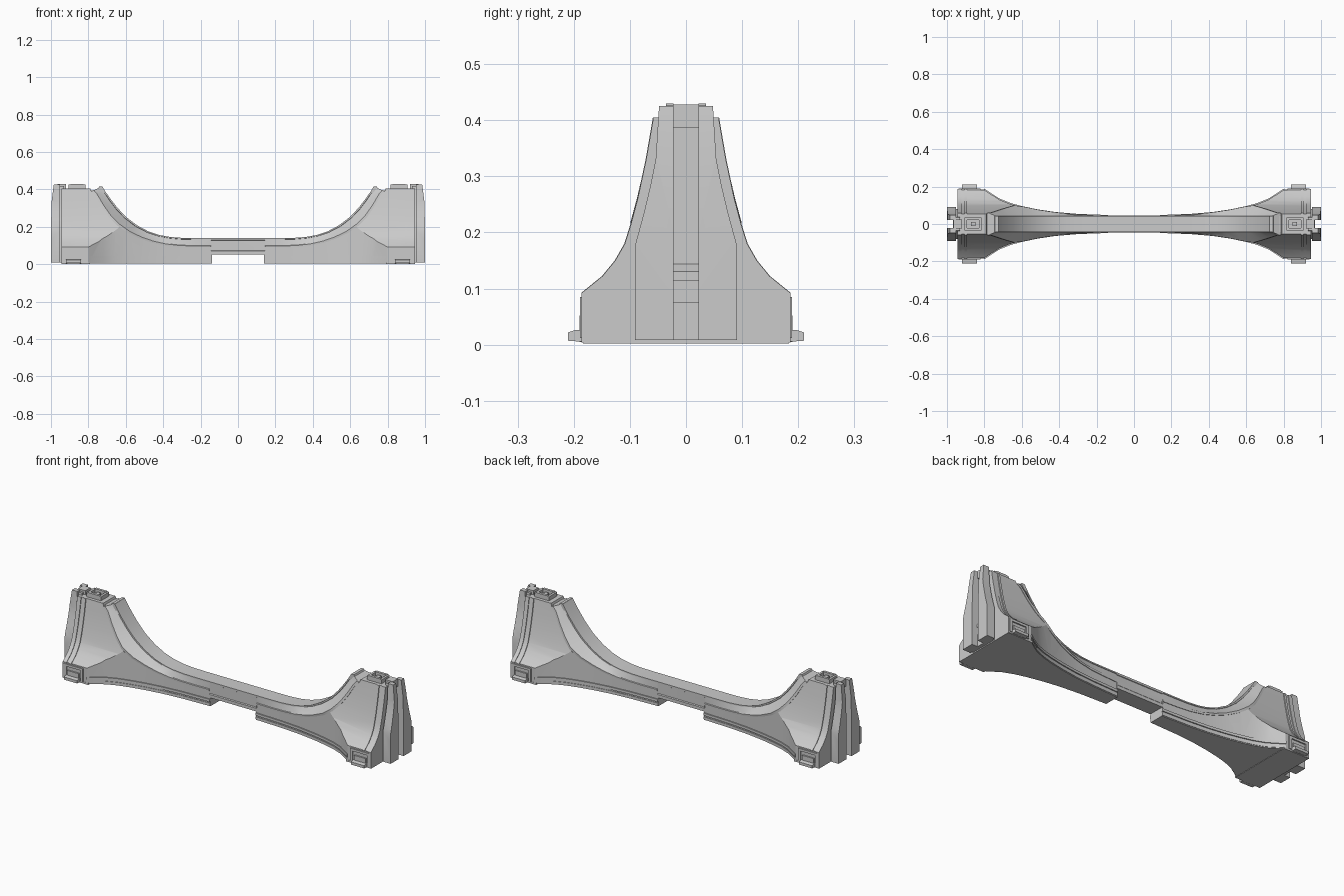
import bpy, bmesh
from mathutils import Vector

if "Cube" in bpy.data.objects:
    bpy.data.objects.remove(bpy.data.objects["Cube"])


def make(name, verts, faces, mirror=(True, False)):
    me = bpy.data.meshes.new(name)
    me.from_pydata(verts, [], faces)
    bm = bmesh.new()
    bm.from_mesh(me)
    bmesh.ops.recalc_face_normals(bm, faces=bm.faces)
    bm.to_mesh(me)
    bm.free()
    ob = bpy.data.objects.new(name, me)
    bpy.context.collection.objects.link(ob)
    if mirror:
        m = ob.modifiers.new("mirror", 'MIRROR')
        m.use_axis = (mirror[0], mirror[1], False)
    return ob


def prism(name, pts, axis, lo, hi, mirror=(True, False)):
    """Extrude a 2D profile along an axis: X takes (y,z), Y takes (x,z), Z takes (x,y)."""
    put = {'X': lambda p, t: (t, p[0], p[1]), 'Y': lambda p, t: (p[0], t, p[1]),
           'Z': lambda p, t: (p[0], p[1], t)}[axis]
    n = len(pts)
    verts = [put(p, lo) for p in pts] + [put(p, hi) for p in pts]
    faces = [tuple(range(n)), tuple(range(2 * n - 1, n - 1, -1))]
    faces += [(i, (i + 1) % n, n + (i + 1) % n, n + i) for i in range(n)]
    return make(name, verts, faces, mirror)


def box(name, x, y, z, mirror=(True, False)):
    return prism(name, [(x[0], y[0]), (x[1], y[0]), (x[1], y[1]), (x[0], y[1])], 'Z', z[0], z[1], mirror)


def boolean(ob, tools, op='INTERSECT'):
    bpy.context.view_layer.objects.active = ob
    for t in tools:
        t.hide_render = True
        m = ob.modifiers.new("cut", 'BOOLEAN')
        m.operation, m.object, m.solver = op, t, 'EXACT'
        bpy.ops.object.modifier_move_to_index(modifier=m.name, index=0)
        bpy.ops.object.modifier_apply(modifier=m.name)
        bpy.data.objects.remove(t)
    return ob


def interp(table, t):
    for (a, va), (b, vb) in zip(table, table[1:]):
        if t <= b:
            return va + (vb - va) * max(0, (t - a) / (b - a))
    return table[-1][1]


# Shared outlines: half width by height (tower) and half width by length (plan)
TOWER = [(0.004, .182), (.092, .182), (.122, .145), (.15, .122), (.18, .105),
         (.215, .094), (.26, .082), (.33, .067), (.405, .054)]
PLAN = [(.14, .042), (.3, .048), (.42, .058), (.52, .073), (.6, .09), (.66, .106),
        (.72, .13), (.80, .182), (.94, .182)]
ARCH_IN = [(.145, .085), (.24, .086), (.32, .09), (.39, .099), (.46, .115), (.524, .137), (.59, .168),
           (.647, .208), (.69, .252), (.73, .31), (.765, .372), (.785, .39)]
ARCH_OUT = [(.145, .14), (.22, .14), (.30, .141), (.365, .146), (.42, .156), (.48, .176), (.54, .208),
            (.60, .254), (.645, .302), (.68, .347), (.71, .39), (.725, .415)]


def both_sides(half, off=0, lo=-9, hi=9):
    pts = [(t, w + off) for t, w in half if lo <= t <= hi]
    return pts + [(t, -w) for t, w in reversed(pts)]


def tower_outline(off=0, lo=-9):
    return [(w, t) for t, w in both_sides(TOWER, off, lo)]


# Flared tower body: three outlines intersected
front = [(.14, .004), (.94, .004), (.94, .405), (.79, .405)] + ARCH_IN[::-1] + [(.14, .085)]
body = prism("flared_body", front, 'Y', -.25, .25)
boolean(body, [prism("plan_tool", both_sides(PLAN), 'Z', -.1, .5, None),
               prism("side_tool", tower_outline(), 'X', 0, 1.1, None)])

# Centre bar and sloped arch rim, lofted along the arch
inner = [(0, .052), (.144, .052)] + ARCH_IN
outer = [(0, .14), (.144, .14)] + ARCH_OUT
verts, faces = [], []
for (xi, zi), (xo, zo) in zip(inner, outer):
    yi = min(interp(PLAN, xi), interp(TOWER, zi)) + .003
    a, b = Vector((xi, zi)), Vector((xo, zo))
    half = []
    for t, y in ((0, yi), (.2, yi), (.25, yi - .004), (.85, .041), (.87, .044), (1, .044)):
        p = a.lerp(b, t)
        half.append((p.x, y, p.y))
    verts += half + [(x, -y, z) for x, y, z in reversed(half)]
for s in range(len(inner) - 1):
    for k in range(12):
        j = (k + 1) % 12
        faces.append((s * 12 + k, s * 12 + j, s * 12 + 12 + j, s * 12 + 12 + k))
faces.append(tuple(range(len(verts) - 12, len(verts))))
make("arch_rim", verts, faces)

# Lip behind the arch tip
prism("arch_lip", [(.712, .385), (.727, .415), (.742, .415), (.752, .393), (.80, .393), (.80, .36), (.75, .33)],
      'Y', -.044, .044)

# Rails along the lower edge
for name, off, z in (("lower_rail", .003, (.008, .022)), ("upper_rail", .006, (.03, .044))):
    prism(name, both_sides(PLAN, off, .14, .81), 'Z', *z)

# Base plate under each tower
box("base_plate", (.79, .945), (-.184, .184), (.002, .012))

# Raised frames around the tower side
for name, off, a, b in (("outer_frame", .006, .922, .945), ("thin_frame", .005, .893, .906)):
    prism(name, tower_outline(off, .09) if off < .006 else tower_outline(.004), 'X', a, b)

# Corner clip frames and tabs at the foot
for name, x, z in (("clip_top", (.82, .938), (.072, .085)), ("clip_inner", (.82, .834), (.012, .085)),
                   ("clip_outer", (.924, .938), (.012, .085))):
    box(name, x, (.17, .189), z, (True, True))
box("clip_block", (.845, .915), (.17, .19), (.005, .052), (True, True))
prism("foot_tab", [(.17, .004), (.21, .007), (.21, .022), (.198, .026), (.17, .026)], 'X', .84, .92, (True, True))

# Paired end ribs, tapered near the top
RIB = [(.022, .008), (.091, .008), (.091, .176), (.075, .235), (.063, .285), (.054, .33), (.048, .425), (.022, .425)]
rib = prism("end_rib", RIB, 'X', .953, 1.0, (True, True))
boolean(rib, [prism("rib_tool", [(.9, 0), (1, 0), (1, .2), (.996, .34), (.986, .418), (.975, .5), (.9, .5)],
                    'Y', -.1, .2, None)])
prism("rib_neck", [(y if y < .03 else y - .012, z if z < .4 else z - .008) for y, z in RIB],
      'X', .93, .956, (True, True))

# Slot parts between the ribs
box("slot_shelf", (.93, .965), (-.023, .023), (.008, .076))
prism("slot_wedge", [(.93, .152), (.968, .13), (.968, .114), (.93, .114)], 'Y', -.023, .023)
box("slot_cap", (.92, .965), (-.023, .023), (.386, .428))

# Raised socket frame on the tower top
box("socket_inner", (.815, .828), (-.036, .036), (.4, .427))
box("socket_outer", (.892, .905), (-.036, .036), (.4, .427))
box("socket_side", (.825, .895), (.022, .036), (.4, .43), (True, True))
box("socket_peg", (.848, .872), (-.012, .012), (.4, .422))

# Smooth shading that keeps the hard edges
bpy.ops.object.select_all(action='DESELECT')
for ob in bpy.context.scene.objects:
    ob.select_set(True)
    bpy.context.view_layer.objects.active = ob
bpy.ops.object.shade_smooth_by_angle(angle=0.35)
